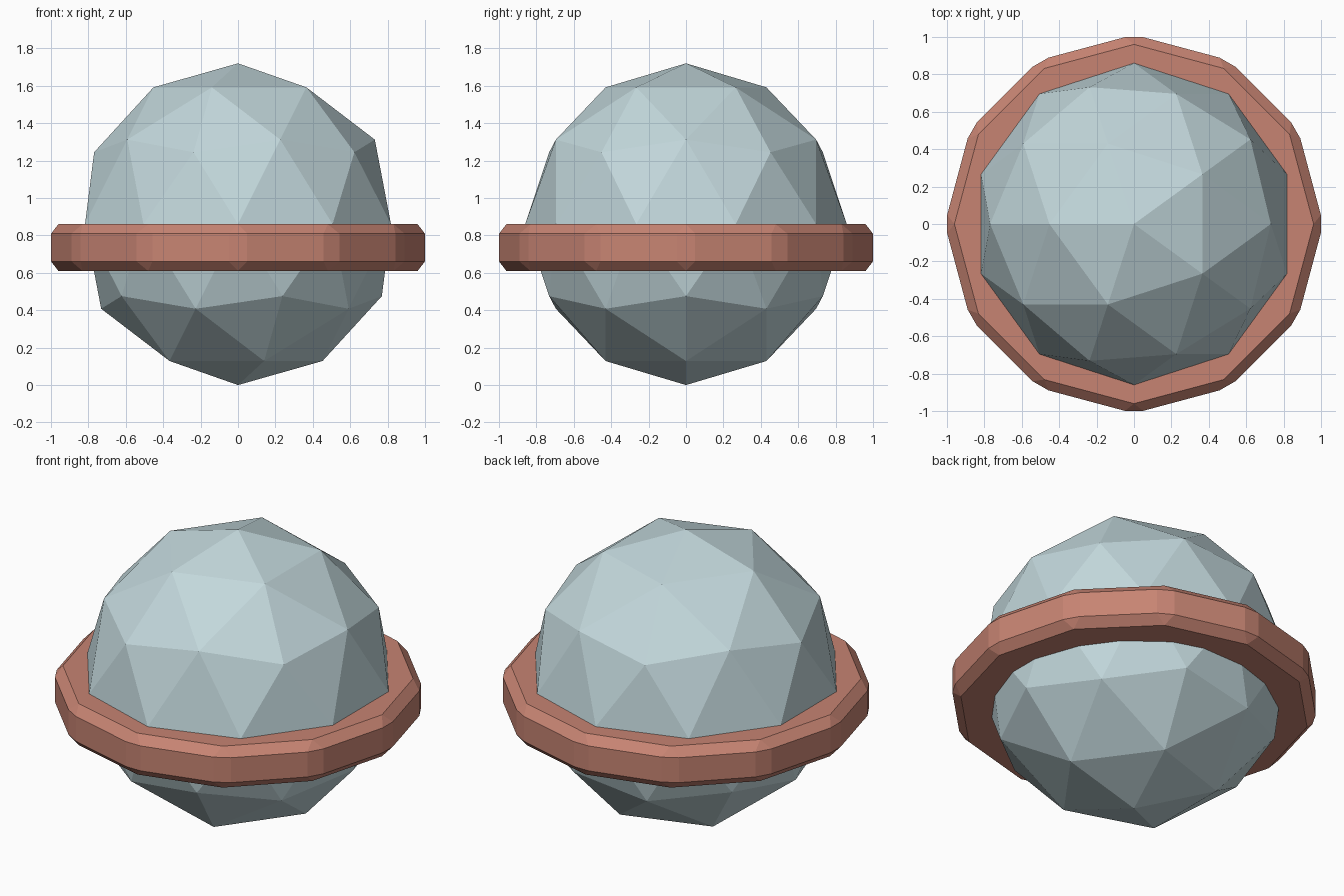
import bpy
import math

# Remove the default cube
cube = bpy.data.objects.get("Cube")
if cube:
    bpy.data.objects.remove(cube, do_unlink=True)


def make_material(name, rgb):
    mat = bpy.data.materials.new(name)
    mat.use_nodes = True
    color = (*rgb, 1.0)
    mat.diffuse_color = color
    mat.node_tree.nodes["Principled BSDF"].inputs["Base Color"].default_value = color
    return mat


def finish(name, mat):
    obj = bpy.context.object
    obj.name = name
    obj.data.name = name
    obj.data.materials.append(mat)
    return obj


pale_blue = make_material("pale blue grey", (0.54, 0.68, 0.71))
terracotta = make_material("terracotta", (0.57, 0.23, 0.17))

RADIUS = 0.86

# Faceted ball resting on the ground
bpy.ops.mesh.primitive_ico_sphere_add(
    subdivisions=2, radius=RADIUS, location=(0, 0, RADIUS),
    rotation=(0, 0, math.pi))
finish("faceted_ball", pale_blue)

# Twelve-sided chamfered band, its top level with the ball's equator
BAND_HEIGHT = 0.25
bpy.ops.mesh.primitive_cylinder_add(
    vertices=12, radius=1.012, depth=BAND_HEIGHT,
    location=(0, 0, RADIUS - BAND_HEIGHT / 2))
band = finish("band", terracotta)
bevel = band.modifiers.new("chamfer", "BEVEL")
bevel.width = 0.05
bevel.segments = 1
bevel.limit_method = "NONE"
